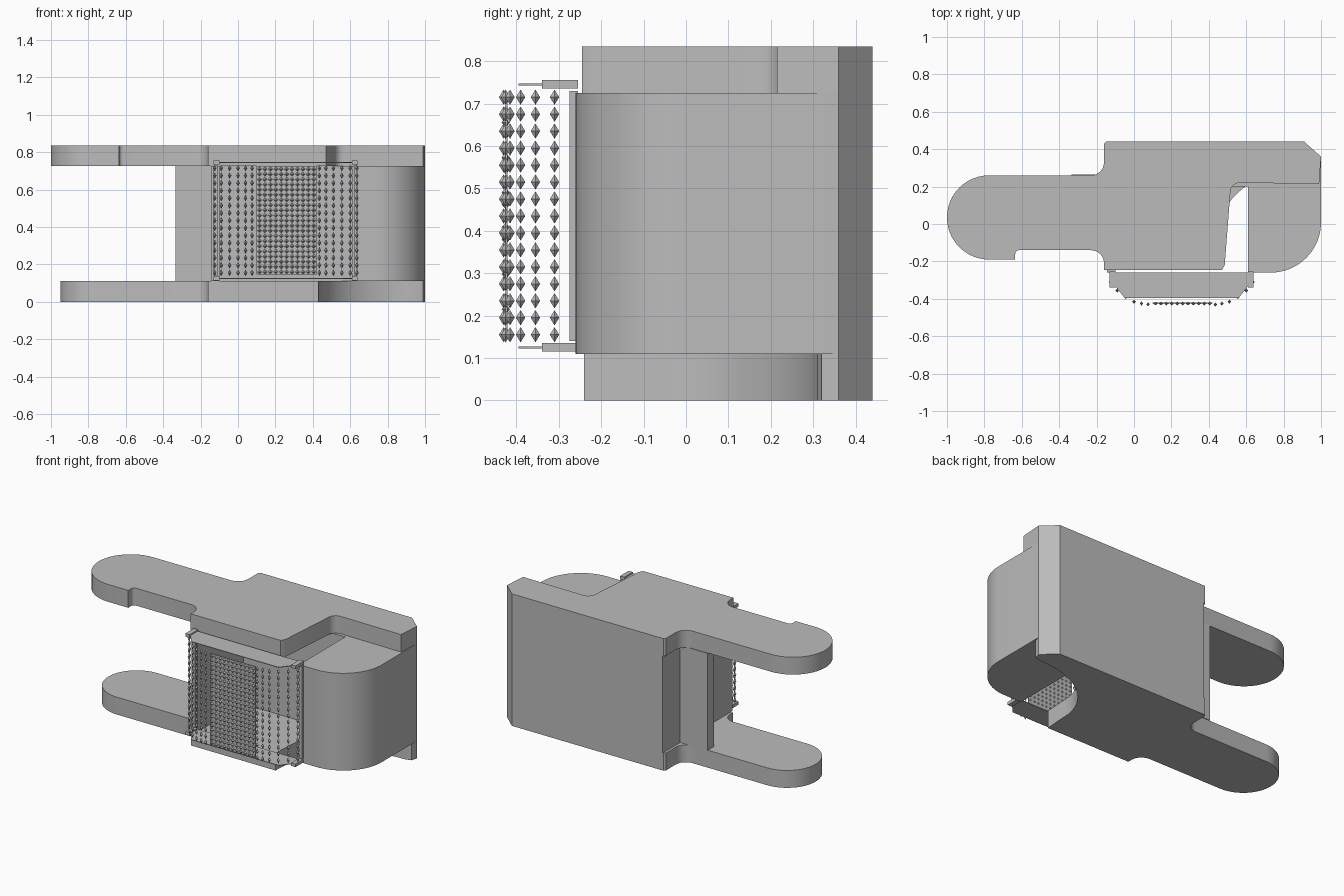
import bpy, bmesh, math
from mathutils import Matrix, Vector

if "Cube" in bpy.data.objects:
    bpy.data.objects.remove(bpy.data.objects["Cube"])

grey = bpy.data.materials.new("plain_grey")
grey.use_nodes = True
COLOR = (0.5, 0.5, 0.5, 1)
grey.diffuse_color = COLOR
grey.node_tree.nodes["Principled BSDF"].inputs["Base Color"].default_value = COLOR


def finish(name, bm, smooth=True):
    bmesh.ops.recalc_face_normals(bm, faces=bm.faces)
    mesh = bpy.data.meshes.new(name)
    bm.to_mesh(mesh)
    bm.free()
    mesh.materials.append(grey)
    ob = bpy.data.objects.new(name, mesh)
    bpy.context.collection.objects.link(ob)
    if smooth:
        bpy.ops.object.select_all(action="DESELECT")
        ob.select_set(True)
        bpy.context.view_layer.objects.active = ob
        bpy.ops.object.shade_smooth_by_angle(angle=math.radians(30))
    return ob


def arc(cx, cy, rx, ry, start, end, n=12):
    angles = [math.radians(start + (end - start) * i / n) for i in range(n + 1)]
    return [(cx + rx * math.cos(a), cy + ry * math.sin(a)) for a in angles]


def prism(name, outline, z0, z1):
    bm = bmesh.new()
    face = bm.faces.new([bm.verts.new((x, y, z0)) for x, y in outline])
    top = bmesh.ops.extrude_face_region(bm, geom=[face])["geom"]
    moved = [v for v in top if isinstance(v, bmesh.types.BMVert)]
    bmesh.ops.translate(bm, verts=moved, vec=(0, 0, z1 - z0))
    return finish(name, bm)


def box(name, x0, x1, y0, y1, z0, z1):
    return prism(name, [(x0, y0), (x1, y0), (x1, y1), (x0, y1)], z0, z1)


# Shared outline pieces: chamfered back corner and filleted arm root
back = [(1.0, 0.36), (0.91, 0.44), (-0.15, 0.44), (-0.16, 0.43)]
back_fillet = arc(-0.23, 0.33, 0.07, 0.07, 0, -90, 6)
front_fillet = arc(-0.23, -0.21, 0.07, 0.07, 90, 0, 6)

# Upper plate with notched arm and stepped right end
prism("upper_plate",
      back + back_fillet + arc(-0.775, 0.035, 0.225, 0.225, 90, 270, 24)
      + [(-0.635, -0.19), (-0.635, -0.16)] + arc(-0.615, -0.16, 0.02, 0.02, 180, 90, 4)
      + front_fillet + [(-0.16, -0.245), (0.47, -0.245), (0.485, -0.22)]
      + arc(0.565, 0.17, 0.05, 0.05, 170, 90, 5) + [(0.99, 0.215)],
      0.725, 0.835)

# Lower plate with plain arm and concave cut below the round end
prism("lower_plate",
      back + back_fillet + arc(-0.75, 0.06, 0.2, 0.2, 90, 270, 24)
      + front_fillet + [(-0.16, -0.24), (0.43, -0.24), (0.44, -0.08)]
      + arc(0.95, -0.08, 0.51, 0.39, 180, 90, 16)[1:] + [(0.99, 0.32)],
      0, 0.11)

# Main housing, open at the front behind the grip
prism("housing",
      [(1.0, 0.36), (0.91, 0.44), (-0.145, 0.44), (-0.145, -0.26), (-0.1, -0.26),
       (-0.1, 0.2), (0.61, 0.2), (0.61, -0.26)]
      + arc(0.73, 0.01, 0.27, 0.27, -90, 0, 20),
      0.11, 0.725)
box("side_web", -0.335, -0.14, 0.2, 0.265, 0.11, 0.725)

# Grip frame: thin covers, corner tabs and rim strips
MID = 0.255
cover = [(-0.13, -0.26), (-0.11, -0.32), (-0.05, -0.395),
         (0.56, -0.395), (0.62, -0.32), (0.64, -0.26)]
for label, z in (("upper", 0.745), ("lower", 0.125)):
    prism(label + "_grip_cover", cover, z - 0.002, z + 0.002)
    for side, s in (("left", 1), ("right", -1)):
        x0, x1 = sorted((MID + s * 0.355, MID + s * 0.385))
        box(f"{label}_{side}_grip_tab", x0, x1, -0.34, -0.255, z - 0.01, z + 0.01)
for side, s in (("left", 1), ("right", -1)):
    x0, x1 = sorted((MID + s * 0.365, MID + s * 0.385))
    box(side + "_grip_rim", x0, x1, -0.275, -0.255, 0.14, 0.73)


def studs(name, places, radii):
    bm = bmesh.new()
    for place in places:
        tips = [bm.verts.new(Vector(place) + Vector(axis) * r * sign)
                for axis, r in zip(Matrix.Identity(3), radii) for sign in (1, -1)]
        for a in tips[:2]:
            for b in tips[2:4]:
                for c in tips[4:]:
                    bm.faces.new((a, b, c))
    return finish(name, bm, False)


# Diamond studs in columns that wrap round the grip
columns = [(0.18, -0.43), (0.215, -0.425), (0.255, -0.415),
           (0.3, -0.39), (0.345, -0.355), (0.38, -0.31)]
studs("grip_studs",
      [(MID + s * x, y, 0.155 + 0.04 * row)
       for s in (1, -1) for x, y in columns for row in range(15)],
      (0.01, 0.011, 0.018))

# Central textured panel
box("grip_panel", 0.1, 0.42, -0.425, -0.421, 0.145, 0.725)
studs("panel_texture",
      [(0.115 + 0.029 * i, -0.425, 0.16 + 0.0275 * j) for i in range(11) for j in range(21)],
      (0.012, 0.01, 0.012))
